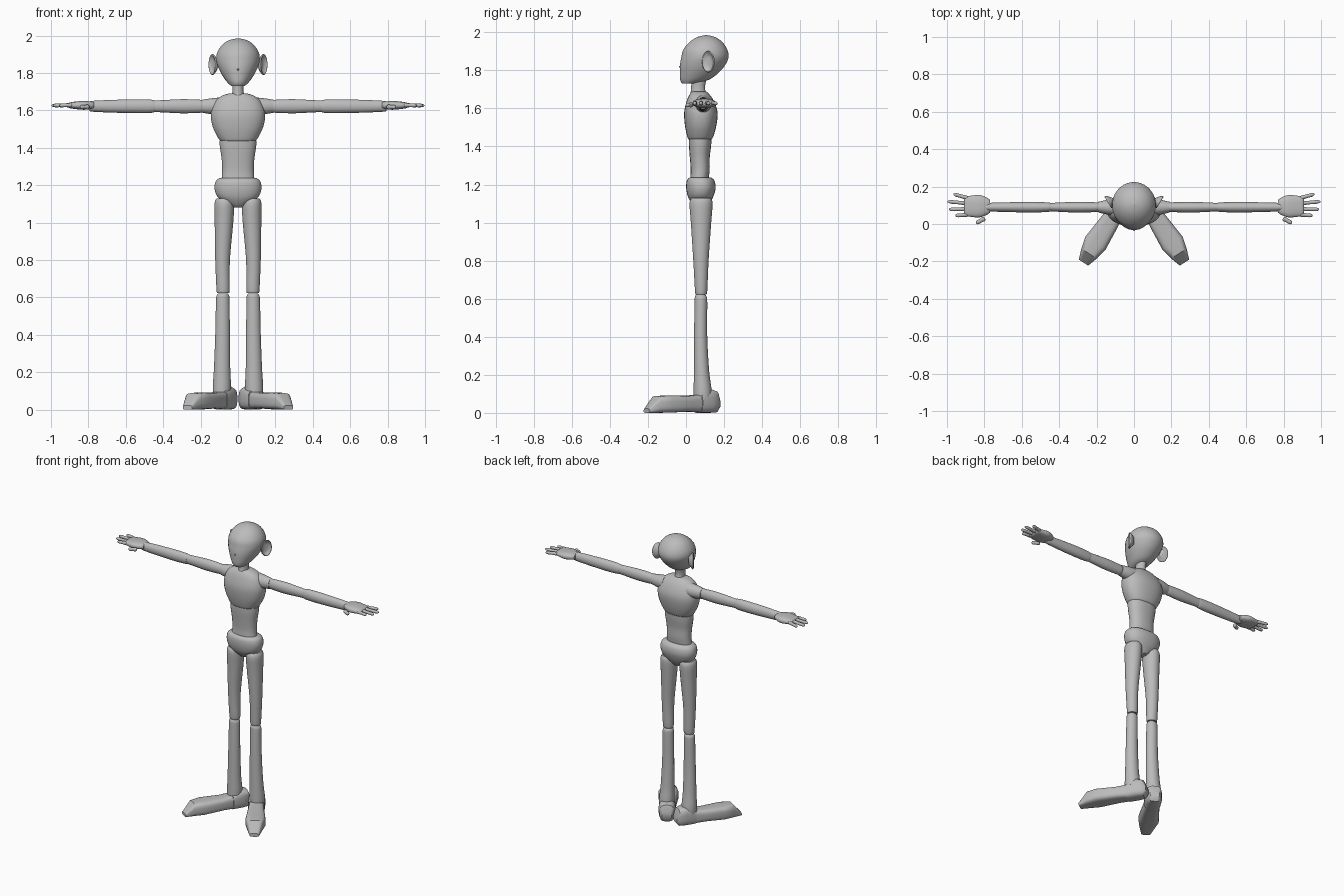
import bpy
import bmesh
import math
from mathutils import Matrix, Vector

cube = bpy.data.objects.get("Cube")
if cube:
    bpy.data.objects.remove(cube, do_unlink=True)

# One plain clay colour for the whole figure
clay = bpy.data.materials.new("clay_grey")
clay.use_nodes = True
tone = (.5, .5, .5, 1)
clay.diffuse_color = tone
clay.node_tree.nodes["Principled BSDF"].inputs["Base Color"].default_value = tone

parts = []


def frame(x_axis, y_axis, z_axis, origin):
    """Matrix placing local axes and origin in the world."""
    matrix = Matrix((x_axis, y_axis, z_axis)).transposed().to_4x4()
    matrix.translation = Vector(origin)
    return matrix


def refine(sections, steps):
    """Pass a smooth curve through the given cross-sections."""
    last = len(sections) - 1
    result = []
    for i in range(last):
        before, start = sections[max(i - 1, 0)], sections[i]
        end, after = sections[i + 1], sections[min(i + 2, last)]
        for step in range(steps):
            t = step / steps
            row = []
            for a, b, c, d in zip(before, start, end, after):
                row.append(b + t * (c - a) / 2
                           + t * t * (a - 2.5 * b + 2 * c - d / 2)
                           + t ** 3 * (3 * (b - c) + d - a) / 2)
            result.append(row)
    result.append(sections[last])
    return result


def loft(name, sections, matrix=None, sides=24, steps=4, power=2):
    """Skin sections (height, x_min, x_max, y_min, y_max) with capped ends."""
    bm = bmesh.new()
    rings = []
    for t, x_min, x_max, y_min, y_max in refine(sections, steps):
        ring = []
        for k in range(sides):
            angle = math.tau * (k + .5) / sides
            c, s = math.cos(angle), math.sin(angle)
            c = math.copysign(abs(c) ** (2 / power), c)
            s = math.copysign(abs(s) ** (2 / power), s)
            ring.append(bm.verts.new(((x_min + x_max + c * (x_max - x_min)) / 2,
                                      (y_min + y_max + s * (y_max - y_min)) / 2, t)))
        rings.append(ring)
    for low, high in zip(rings, rings[1:]):
        for k in range(sides):
            n = (k + 1) % sides
            bm.faces.new((low[k], low[n], high[n], high[k]))
    bm.faces.new(rings[0][::-1])
    bm.faces.new(rings[-1])
    if matrix:
        bm.transform(matrix)
    bmesh.ops.recalc_face_normals(bm, faces=bm.faces)
    mesh = bpy.data.meshes.new(name)
    bm.to_mesh(mesh)
    bm.free()
    mesh.materials.append(clay)
    obj = bpy.data.objects.new(name, mesh)
    bpy.context.collection.objects.link(obj)
    parts.append(obj)


def centred(rows):
    """Expand (height, half_width, front, back) into full sections."""
    return [(z, -w, w, front, back) for z, w, front, back in rows]


def rounded(rows):
    """Expand (height, half_width, half_depth) into full sections."""
    return [(t, -a, a, -b, b) for t, a, b in rows]


def rod(name, start, end, radius, mirror):
    """Tapered, round-ended rod between two points."""
    start, end = Vector(start), Vector(end)
    span = end - start
    matrix = span.to_track_quat('Z', 'Y').to_matrix().to_4x4()
    matrix.translation = start
    profile = [(0, .3), (.06, .8), (.2, 1), (.5, .85), (.8, .9), (.95, .6), (1, .15)]
    rows = [(t * span.length, r * radius, r * radius) for t, r in profile]
    loft(name, rounded(rows), mirror @ matrix, sides=12, steps=2)


# Head with a flat face and a narrow chin
loft("head", centred([
    (1.73, .035, -.02, .04), (1.75, .058, -.031, .12), (1.79, .086, -.033, .175),
    (1.83, .106, -.032, .208), (1.87, .117, -.025, .224), (1.91, .111, -.014, .217),
    (1.95, .085, .02, .19), (1.975, .048, .06, .152), (1.985, .006, .1, .11)]), sides=32)
rod("nose", (0, -.026, 1.82), (0, -.037, 1.818), .005, Matrix())
loft("neck", centred([(1.67, .034, .022, .108), (1.71, .03, .027, .1),
                      (1.76, .032, .027, .11)]))

# Torso in three jointed blocks
loft("chest", centred([
    (1.435, .09, .015, .13), (1.45, .105, .007, .143), (1.51, .135, -.006, .16),
    (1.58, .146, -.01, .166), (1.64, .128, .004, .146), (1.675, .092, .02, .122),
    (1.69, .05, .035, .105)]), sides=32, power=2.3)
loft("waist", centred([
    (1.235, .088, .022, .12), (1.28, .085, .024, .125), (1.34, .088, .02, .125),
    (1.4, .097, .015, .132), (1.44, .1, .014, .135)]), power=2.3)
loft("pelvis", centred([
    (1.08, .025, .05, .11), (1.1, .06, .03, .125), (1.135, .108, .01, .143),
    (1.18, .126, .001, .156), (1.22, .12, .004, .15), (1.238, .1, .02, .13)]),
    sides=32, power=2.3)

for side, label in ((1, "left_"), (-1, "right_")):
    mirror = Matrix.Diagonal((side, 1, 1, 1))

    # Cupped ear with a raised rim, angled backwards
    ear = frame((.52, .85, 0), (0, 0, 1), (.85, -.52, 0), (.131, .12, 1.845))
    loft(label + "ear", rounded([
        (-.022, .012, .025), (-.006, .031, .045), (.004, .038, .056), (.01, .034, .052),
        (.004, .026, .042), (-.002, .015, .028), (-.003, .003, .005)]), mirror @ ear)

    # Arm segments run outwards along x
    arm = mirror @ frame((0, 1, 0), (0, 0, 1), (1, 0, 0), (0, .09, 1.622))
    loft(label + "shoulder", rounded([
        (.09, .045, .048), (.14, .04, .043), (.19, .029, .035)]), arm)
    loft(label + "upper_arm", rounded([
        (.185, .022, .03), (.2, .026, .035), (.3, .029, .038), (.4, .025, .033),
        (.45, .022, .031)]), arm)
    loft(label + "forearm", rounded([
        (.445, .023, .031), (.47, .026, .036), (.55, .029, .037), (.68, .026, .034),
        (.78, .023, .029), (.795, .019, .024)]), arm)

    # Palm, four spread fingers and a separate thumb
    loft(label + "palm", rounded([
        (.77, .034, .016), (.785, .045, .02), (.825, .06, .024), (.87, .057, .02),
        (.9, .052, .015), (.908, .045, .008)]), Matrix.Translation((0, .005 * 1, .005)) @ arm,
        power=2.6)
    fingers = (("index", .05, .045, .955), ("middle", .08, .078, .99),
               ("ring", .11, .12, .997), ("little", .138, .16, .965))
    for finger, base, tip, reach in fingers:
        rod(label + finger + "_finger", (.885, base, 1.628), (reach, tip, 1.626), .0115, mirror)
    rod(label + "thumb", (.797, .031, 1.618), (.844, .004, 1.618), .013, mirror)

    # Legs
    loft(label + "thigh", [
        (.625, .05, .11, .052, .106), (.64, .044, .115, .047, .112),
        (.8, .043, .122, .038, .119), (1, .025, .125, .025, .133),
        (1.1, .02, .126, .018, .14), (1.13, .03, .115, .03, .13)], mirror.copy())
    loft(label + "shin", [
        (.08, .04, .135, .04, .135), (.13, .037, .135, .04, .134),
        (.22, .041, .129, .041, .122), (.4, .043, .122, .042, .112),
        (.58, .045, .118, .045, .112), (.61, .048, .114, .047, .109),
        (.622, .056, .105, .054, .1)], mirror.copy())

    # Turned-out foot, lofted from ankle to toe, plus a heel block
    foot = mirror @ frame((.845, .535, 0), (0, 0, 1), (.535, -.845, 0), (.08, .09, 0))
    loft(label + "foot", [
        (.01, -.045, .045, .002, .1), (.1, -.052, .054, .006, .09),
        (.23, -.061, .068, .001, .092), (.295, -.047, .052, 0, .088),
        (.352, -.028, .032, 0, .022)], foot, steps=1, power=3.5)
    loft(label + "heel", [
        (-.09, -.03, .03, .025, .07), (-.072, -.045, .045, .002, .115),
        (-.03, -.054, .054, 0, .128), (.035, -.052, .052, 0, .105)],
        foot, steps=1, power=3.2)

# Smooth the surfaces while keeping the joint edges sharp
bpy.ops.object.select_all(action='DESELECT')
for obj in parts:
    obj.select_set(True)
bpy.context.view_layer.objects.active = parts[0]
bpy.ops.object.shade_smooth_by_angle(angle=math.radians(40))
